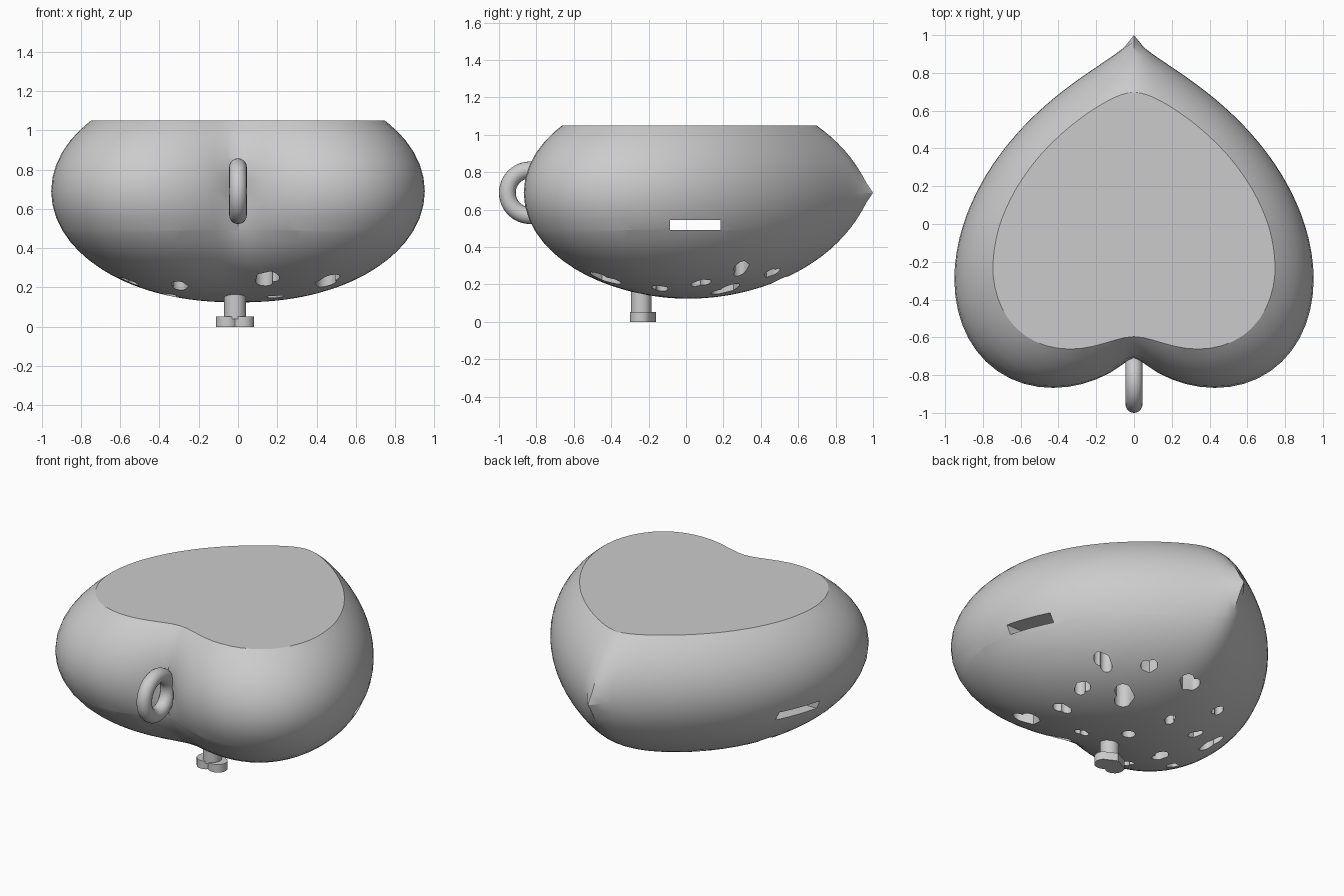
import bpy, bmesh, math
from mathutils import Vector, Matrix

if "Cube" in bpy.data.objects:
    bpy.data.objects.remove(bpy.data.objects["Cube"])

CENTRE = Vector((0, 0.165, 0.69))
SIZE = 0.835
SEAM, TOP = 0.49, 1.05


def make_object(name, bm):
    bmesh.ops.recalc_face_normals(bm, faces=bm.faces)
    mesh = bpy.data.meshes.new(name)
    bm.to_mesh(mesh)
    bm.free()
    obj = bpy.data.objects.new(name, mesh)
    bpy.context.collection.objects.link(obj)
    return obj


def smooth(obj):
    bpy.ops.object.select_all(action='DESELECT')
    obj.select_set(True)
    bpy.context.view_layer.objects.active = obj
    bpy.ops.object.shade_smooth_by_angle(angle=math.radians(30))


def heart_radius(d):
    # distance from the centre to the classic algebraic heart surface
    lo, hi = 0.0, 2.0
    for _ in range(40):
        t = (lo + hi) / 2
        x, v, w = d.x * t, -d.y * t, d.z * t
        f = (x*x + 2.25*w*w + v*v - 1)**3 - x*x*v**3 - 9/80*w*w*v**3
        lo, hi = (t, hi) if f < 0 else (lo, t)
    return lo


def trim(bm, z, keep_above):
    bmesh.ops.bisect_plane(bm, geom=bm.verts[:] + bm.edges[:] + bm.faces[:],
                           plane_co=(0, 0, z), plane_no=(0, 0, 1),
                           clear_inner=keep_above, clear_outer=not keep_above)
    bmesh.ops.holes_fill(bm, edges=[e for e in bm.edges if e.is_boundary], sides=0)


def heart_body():
    bm = bmesh.new()
    bmesh.ops.create_uvsphere(bm, u_segments=96, v_segments=48, radius=1)
    for v in bm.verts:
        d = v.co.normalized()
        v.co = CENTRE + d * heart_radius(d) * SIZE
    return bm


def add_prism(bm, outline, z0, z1):
    face = bm.faces.new([bm.verts.new((x, y, z0)) for x, y in outline])
    ext = bmesh.ops.extrude_face_region(bm, geom=[face], use_keep_orig=True)
    for v in ext['geom']:
        if isinstance(v, bmesh.types.BMVert):
            v.co.z = z1


def heart_outline(cx, cy, width, angle=0, n=12):
    # two round lobes on the -y side, a 90 degree point towards +y
    r = width / (2 + math.sqrt(2))
    k = r / math.sqrt(2)
    pts = [(0, 3 * k - k)]
    for i in range(n + 1):
        a = math.radians(45 - 180 * i / n)
        pts.append((k + r * math.cos(a), -k + r * math.sin(a) + k))
    left = [(-x, y) for x, y in reversed(pts[1:-1])]
    pts[-1] = (0, pts[-1][1])
    c, s = math.cos(angle), math.sin(angle)
    return [(cx + x*c - y*s, cy + x*s + y*c) for x, y in pts + left]


def carve(obj, cutter):
    cutter.hide_render = True
    mod = obj.modifiers.new("carve", 'BOOLEAN')
    mod.operation, mod.solver, mod.object = 'DIFFERENCE', 'EXACT', cutter
    bpy.context.view_layer.objects.active = obj
    bpy.ops.object.modifier_apply(modifier=mod.name)
    bpy.data.objects.remove(cutter)


# upper half with a flat top and a slot right through it
bm = heart_body()
trim(bm, TOP, False)
trim(bm, SEAM, True)
upper = make_object("upper_heart", bm)
bm = bmesh.new()
bmesh.ops.create_cube(bm, size=1, matrix=Matrix.Translation((0, 0.05, 0.5175))
                      @ Matrix.Diagonal((3, 0.27, 0.056, 1)))
carve(upper, make_object("slot_cutter", bm))
smooth(upper)

# lower half, perforated with small upright heart holes
bm = heart_body()
trim(bm, SEAM, False)
lower = make_object("lower_heart", bm)
HOLES = [(.48, .29, .12), (.27, .46, .10), (.46, .08, .11), (.26, .21, .17),
         (0, .51, .14), (.43, -.14, .11), (.46, -.43, .17), (-.10, .21, .09),
         (-.35, .34, .09), (-.36, .13, .09), (-.58, .01, .15), (-.34, -.17, .13),
         (-.55, -.30, .10), (.19, -.25, .09), (.15, -.50, .15), (-.30, -.43, .12)]
bm = bmesh.new()
for i, (x, y, w) in enumerate(HOLES):
    add_prism(bm, heart_outline(x, y, w, i * 2.4), 0.0, 0.45)
add_prism(bm, [(.04 * math.cos(i * math.pi / 12), -.05 + .04 * math.sin(i * math.pi / 12))
               for i in range(24)], 0.0, 0.45)
carve(lower, make_object("hole_cutter", bm))
smooth(lower)

# hanging ring in the cleft
bpy.ops.mesh.primitive_torus_add(major_radius=0.122, minor_radius=0.045,
                                 major_segments=48, minor_segments=20,
                                 location=(0, -0.833, 0.69), rotation=(0, math.pi / 2, 0))
ring = bpy.context.object
ring.name = "hanging_ring"
smooth(ring)

# stem and heart-shaped foot
bpy.ops.mesh.primitive_cylinder_add(vertices=32, radius=0.055, depth=0.17,
                                    location=(-0.015, -0.24, 0.125))
stem = bpy.context.object
stem.name = "stem"
smooth(stem)
bm = bmesh.new()
add_prism(bm, heart_outline(-0.015, -0.242, 0.195), 0.0, 0.052)
smooth(make_object("heart_foot", bm))
